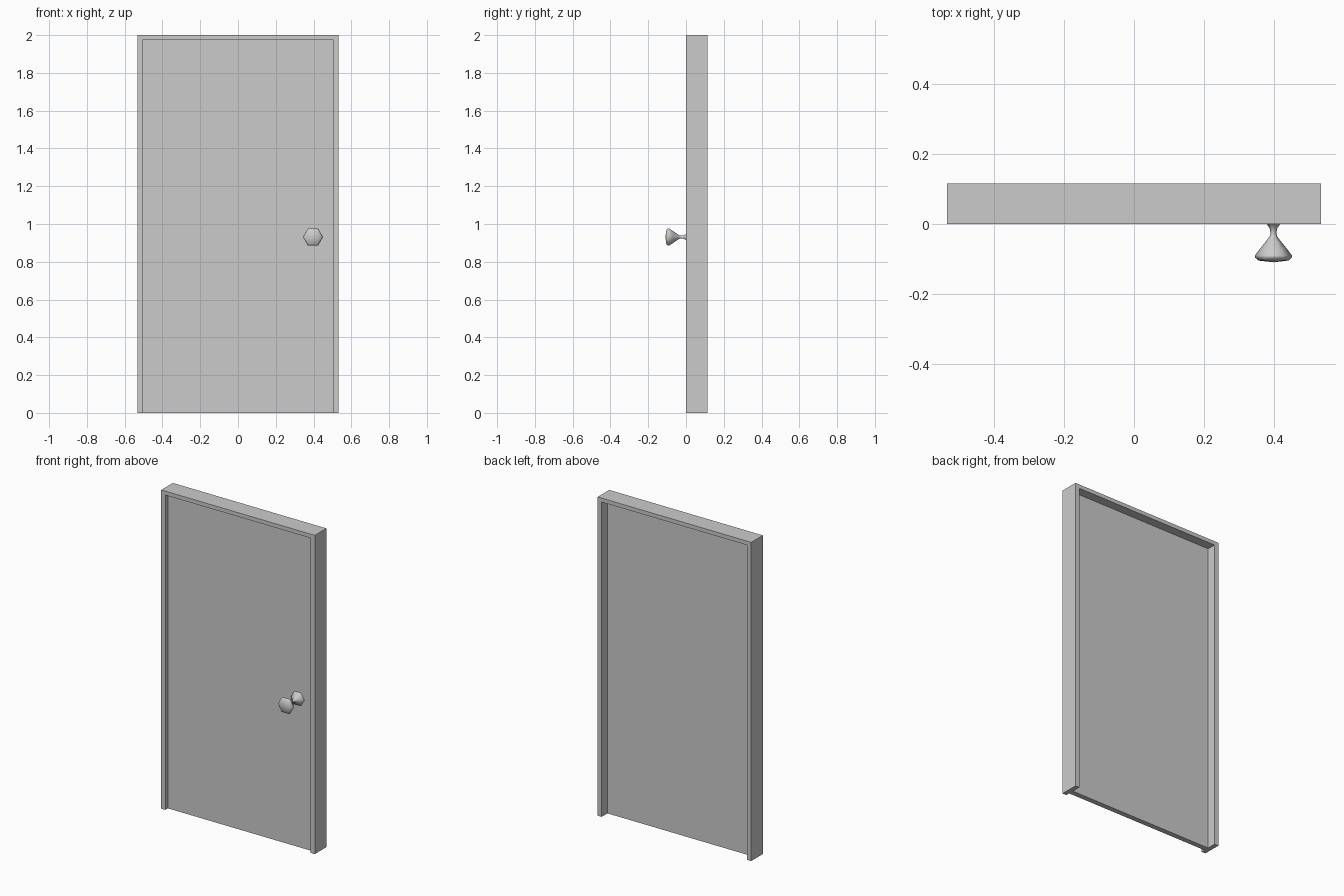
import bpy
import bmesh
from math import cos, sin, pi

if "Cube" in bpy.data.objects:
    bpy.data.objects.remove(bpy.data.objects["Cube"], do_unlink=True)

grey = bpy.data.materials.new("plain_grey")
grey.use_nodes = True
colour = (0.6, 0.6, 0.6, 1)
grey.diffuse_color = colour
grey.node_tree.nodes["Principled BSDF"].inputs["Base Color"].default_value = colour

HALF, INNER = 0.533, 0.505      # outer and inner half widths of the frame
TOP, LINTEL = 2.0, 1.975
DEPTH = 0.115
DOOR_FRONT, DOOR_BACK = 0.025, 0.058
KNOB_X, KNOB_Z = 0.397, 0.931


def finish(name, bm):
    bmesh.ops.recalc_face_normals(bm, faces=bm.faces)
    mesh = bpy.data.meshes.new(name)
    bm.to_mesh(mesh)
    bm.free()
    mesh.materials.append(grey)
    obj = bpy.data.objects.new(name, mesh)
    bpy.context.collection.objects.link(obj)
    return obj


def extruded(name, outline, y0, y1):
    """Extrude an x-z outline from y0 to y1."""
    bm = bmesh.new()
    face = bm.faces.new([bm.verts.new((x, y0, z)) for x, z in outline])
    new = bmesh.ops.extrude_face_region(bm, geom=[face])["geom"]
    moved = [v for v in new if isinstance(v, bmesh.types.BMVert)]
    bmesh.ops.translate(bm, vec=(0, y1 - y0, 0), verts=moved)
    return finish(name, bm)


# Frame: two jambs and a lintel as one arch-shaped outline
extruded("door_frame",
         [(-HALF, 0), (-HALF, TOP), (HALF, TOP), (HALF, 0),
          (INNER, 0), (INNER, LINTEL), (-INNER, LINTEL), (-INNER, 0)],
         0, DEPTH)

# Door panel, recessed on both sides
extruded("door_panel",
         [(-INNER, 0), (-INNER, LINTEL), (INNER, LINTEL), (INNER, 0)],
         DOOR_FRONT, DOOR_BACK)

# Knob: six-sided turned profile of (y, radius), from door plate to front
profile = [(DOOR_FRONT, 0.046), (0.016, 0.042), (0, 0.019), (-0.012, 0.011),
           (-0.026, 0.008), (-0.036, 0.011), (-0.05, 0.022), (-0.07, 0.038),
           (-0.09, 0.053), (-0.096, 0.052), (-0.104, 0.043)]
SIDES = 6
bm = bmesh.new()
rings = [[bm.verts.new((KNOB_X + r * cos(2 * pi * i / SIDES), y,
                        KNOB_Z + r * sin(2 * pi * i / SIDES)))
          for i in range(SIDES)] for y, r in profile]
for a, b in zip(rings, rings[1:]):
    for i in range(SIDES):
        j = (i + 1) % SIDES
        bm.faces.new((a[i], a[j], b[j], b[i]))
tip = bm.verts.new((KNOB_X, -0.109, KNOB_Z))
for i in range(SIDES):
    bm.faces.new((rings[-1][i], rings[-1][(i + 1) % SIDES], tip))
for f in bm.faces:
    f.smooth = True
finish("door_knob", bm)
